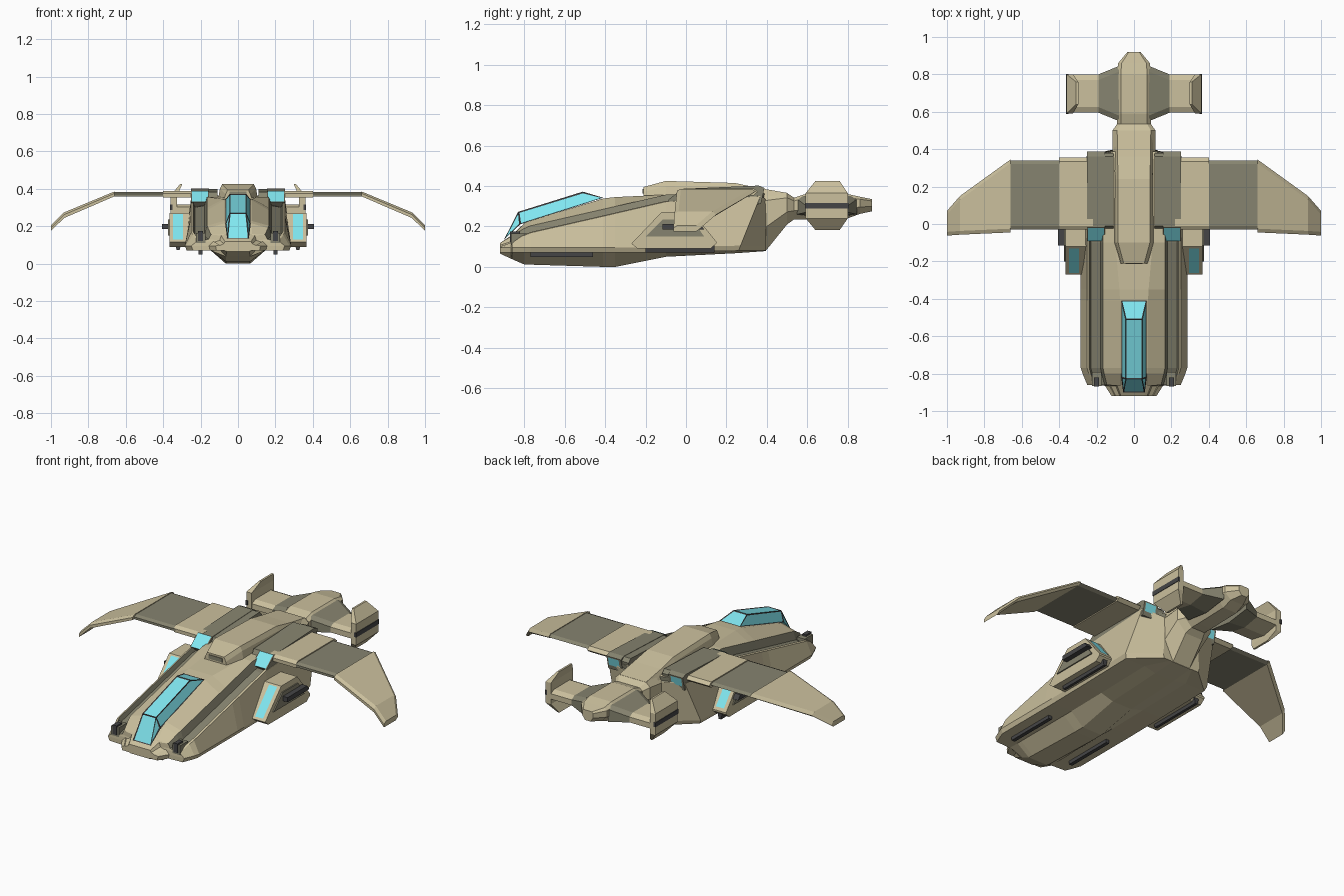
import bpy, bmesh
from mathutils import Vector

if "Cube" in bpy.data.objects:
    bpy.data.objects.remove(bpy.data.objects["Cube"])


def material(name, rgb):
    m = bpy.data.materials.new(name)
    m.diffuse_color = (*rgb, 1)
    m.use_nodes = True
    m.node_tree.nodes["Principled BSDF"].inputs["Base Color"].default_value = m.diffuse_color
    return m


TAN, OLIVE, GLASS, DARK = range(4)
MATS = [material("tan_plating", (.60, .53, .34)), material("olive_plating", (.24, .23, .16)),
        material("cyan_glass", (.22, .80, .88)), material("dark_metal", (.06, .06, .062))]


def finish(name, bm, mirror):
    me = bpy.data.meshes.new(name)
    bm.to_mesh(me)
    bm.free()
    for m in MATS:
        me.materials.append(m)
    ob = bpy.data.objects.new(name, me)
    bpy.context.collection.objects.link(ob)
    if mirror:
        ob.modifiers.new("mirror", "MIRROR").use_mirror_merge = False
    return ob


def loft(name, rings, mat=TAN, mirror=False):
    """Skin closed rings of points; mat is an index or a function of (ring, column)."""
    bm = bmesh.new()
    rows = [[bm.verts.new(p) for p in r] for r in rings]
    pick = mat if callable(mat) else lambda i, j: mat
    n = len(rows[0])
    for i in range(len(rows) - 1):
        for j in range(n):
            k = (j + 1) % n
            f = bm.faces.new((rows[i][j], rows[i][k], rows[i + 1][k], rows[i + 1][j]))
            f.material_index = pick(i, j)
    for i, r in ((0, rows[0]), (len(rows) - 2, rows[-1])):
        bm.faces.new(r).material_index = pick(i, 0)
    bmesh.ops.recalc_face_normals(bm, faces=bm.faces)
    return finish(name, bm, mirror)


def box(name, x, y, z, mat=TAN, mirror=True):
    return loft(name, [[(a, y[0], z[0]), (a, y[1], z[0]), (a, y[1], z[1]), (a, y[0], z[1])]
                       for a in x], mat, mirror)


def prism(name, profile, x0, x1, mat=TAN, bevel=0):
    """Side profile (y, z) extruded across x and mirrored to the other side."""
    ob = loft(name, [[(x, y, z) for y, z in profile] for x in (x0, x1)], mat, True)
    if bevel:
        b = ob.modifiers.new("bevel", "BEVEL")
        b.width, b.segments = bevel, 1
        b.limit_method, b.angle_limit = "ANGLE", 1.4
    return ob


def panes(name, quads, border, depth=0, mirror=False):
    """Glass faces with dark frames."""
    bm = bmesh.new()
    cache = {}
    for q in quads:
        bm.faces.new([cache.setdefault(p, None) or cache.update({p: bm.verts.new(p)}) or cache[p] for p in q])
    if len(quads) > 1:
        bmesh.ops.recalc_face_normals(bm, faces=bm.faces)
    inner = list(bm.faces)
    rim = bmesh.ops.inset_individual(bm, faces=inner, thickness=border, depth=depth)["faces"]
    for f in bm.faces:
        f.material_index = DARK if f in rim else GLASS
    return finish(name, bm, mirror)


def both(half):
    """Complete a half cross-section to a closed ring across x."""
    return half + [(-x, y, z) for x, y, z in reversed(half)]


# Main hull: keel, side edge, shoulder, grooved deck and central ridge
def hull_ring(y, w, kz, lz, sz, tx, tz, shear):
    g = .022 if w > .27 else 0
    inner = min(sz + .035, tz)
    pts = [(min(.065, .5 * w), kz), (min(.145, .6 * w), lz), (.96 * w, lz), (w, lz + .025),
           (.88 * w, sz), (.84 * w, sz + .004), (.81 * w, sz - g), (.63 * w, sz - g + .01),
           (.58 * w, inner), (tx, tz)]
    return both([(x, y + shear * (z - lz), z) for x, z in pts])


hull = [(-.92, .12, .066, .07, .097, .055, .118, 0),
        (-.865, .155, .04, .07, .115, .07, .155, 0),
        (-.86, .25, .038, .07, .12, .075, .158, 0),
        (-.80, .275, .012, .07, .155, .075, .215, 0),
        (-.77, .285, .011, .07, .168, .075, .228, 0),
        (-.41, .285, 0, .07, .25, .075, .338, 0),
        (-.35, .285, 0, .07, .264, .078, .345, 0),
        (-.10, .285, .05, .073, .322, .1, .357, 0),
        (.26, .285, .068, .08, .35, .115, .365, .4),
        (.395, .125, .078, .08, .33, .06, .36, 0)]
loft("main_hull", [hull_ring(*s) for s in hull],
     lambda i, j: OLIVE if i > 1 and min(j, 18 - j) in (5, 6, 7) else TAN)


# Tail boom and dorsal spine
def boom_ring(y, w, zb, zt):
    h = zt - zb
    return both([(.5 * w, y, zb), (w, y, zb + .4 * h), (w, y, zt - .15 * h), (.78 * w, y, zt)])


loft("tail_boom", [boom_ring(*s) for s in (
    (.2, .115, .1, .38), (.395, .115, .08, .372), (.5, .115, .21, .365), (.535, .09, .235, .342),
    (.59, .09, .235, .36), (.80, .09, .24, .36), (.86, .085, .262, .347), (.92, .035, .275, .335))])
loft("dorsal_spine", [both([(w + .025, y, .32), (w + .012, y, zt - .025), (w, y, zt)]) for y, w, zt in (
    (-.21, .055, .395), (-.1, .085, .425), (.24, .085, .415), (.36, .088, .39), (.5, .088, .366))])
box("spine_vent", (-.045, .045), (-.214, -.19), (.362, .385), OLIVE, False)

# Canopy: framed glass over the nose
b0, b1, b2 = (.058, -.90, .135), (.068, -.82, .21), (.068, -.41, .342)
t0, t1 = (.045, -.83, .272), (.045, -.51, .372)
m = lambda p: (-p[0], p[1], p[2])
panes("canopy", [(b0, m(b0), m(t0), t0), (t0, m(t0), m(t1), t1), (t1, m(t1), m(b2), b2),
                 (b0, b1, t0), (b1, b2, t1, t0), (m(b0), m(t0), m(b1)),
                 (m(b1), m(t0), m(t1), m(b2))], .008, -.003)

# Deck gun ports and belly rails
box("deck_gun_port", (.175, .225), (-.865, -.79), (.11, .165), OLIVE)
box("deck_gun_barrel", (.187, .213), (-.87, -.82), (.12, .175), DARK)
box("belly_rail", (.19, .212), (-.77, -.46), (.05, .075), DARK)

# Upper engine nacelles with intake and exhaust glass
prism("nacelle", [(-.09, .33), (-.02, .386), (.36, .402), (.388, .39), (.37, .31), (-.06, .30)],
      .155, .25, OLIVE)
prism("nacelle_inner_fairing", [(-.03, .35), (-.01, .384), (.36, .4), (.38, .38), (.37, .31), (0, .3)],
      .11, .155, OLIVE)
panes("intake_glass", [((.16, -.092, .331), (.245, -.092, .331), (.245, -.022, .388), (.16, -.022, .388))],
      .008, 0, True)
panes("exhaust_glass", [((.24, .388, .383), (.17, .388, .383), (.17, .378, .335), (.24, .378, .335))],
      .007, 0, True)


# Wings: flat inner and middle panels, drooping tip
def wing_ring(x, y0, y1, z, t):
    e = .02
    return [(x, y0, z - t), (x, y0, z - .4 * t), (x, y0 + e, z), (x, y1 - e, z), (x, y1, z - .5 * t), (x, y1 - e, z - t)]


loft("inner_wing", [wing_ring(*s) for s in ((.22, -.03, .355, .388, .034), (.40, -.03, .355, .388, .034))],
     TAN, True)
loft("middle_wing", [wing_ring(*s) for s in ((.39, -.03, .34, .382, .022), (.665, -.03, .34, .382, .022))],
     OLIVE, True)
loft("outer_wing", [wing_ring(*s) for s in (
    (.66, -.045, .345, .386, .026), (.93, -.057, .15, .274, .03), (1.0, -.062, .07, .205, .03))], TAN, True)

# Side pods with framed glass, side gun and lower fin
prism("side_pod", [(-.27, .115), (-.12, .272), (.03, .272), (.15, .125), (.15, .115), (.12, .09), (-.24, .09)],
      .24, .367, TAN)
panes("pod_front_glass", [((.295, -.262, .128), (.347, -.262, .128), (.347, -.130, .266), (.295, -.130, .266))],
      .009, 0, True)
panes("pod_rear_glass", [((.347, .141, .142), (.295, .141, .142), (.295, .043, .262), (.347, .043, .262))],
      .009, 0, True)
prism("pod_side_panel", [(-.20, .15), (-.115, .235), (.03, .235), (.09, .15)], .36, .374, OLIVE)
prism("side_gun", [(-.115, .185), (-.115, .212), (.07, .212), (.09, .185)], .37, .405, DARK)
loft("pod_fin", [[(.32 - a, -.20, z), (.32 + a, -.20, z), (.32 + a, .14, z), (.32 - a, .14, z)]
                 for z, a in ((.072, .008), (.12, .018))], DARK, True)

# Tailplane and end fins
loft("tailplane", [[(x, y0, zb + .02), (x, y0, zt - .015), (x, y0 + .03, zt), (x, y1 - .03, zt),
                    (x, y1, zt - .015), (x, y1, zb + .02), (x, (y0 + y1) / 2, zb)]
                   for x, y0, y1, zb, zt in ((.08, .55, .845, .24, .35), (.19, .595, .80, .25, .317),
                                             (.345, .595, .80, .25, .317))],
     lambda i, j: OLIVE if i == 0 else TAN, True)
loft("tail_fin", [[(x, y0, z), (x, y1, z), (x - t, y1, z), (x - t, y0, z)] for z, x, y0, y1, t in (
    (.182, .31, .64, .76, .012), (.24, .36, .592, .80, .035),
    (.365, .36, .592, .80, .035), (.425, .31, .64, .76, .012))], TAN, True)
box("fin_slot", (.35, .363), (.588, .803), (.288, .315), DARK)
